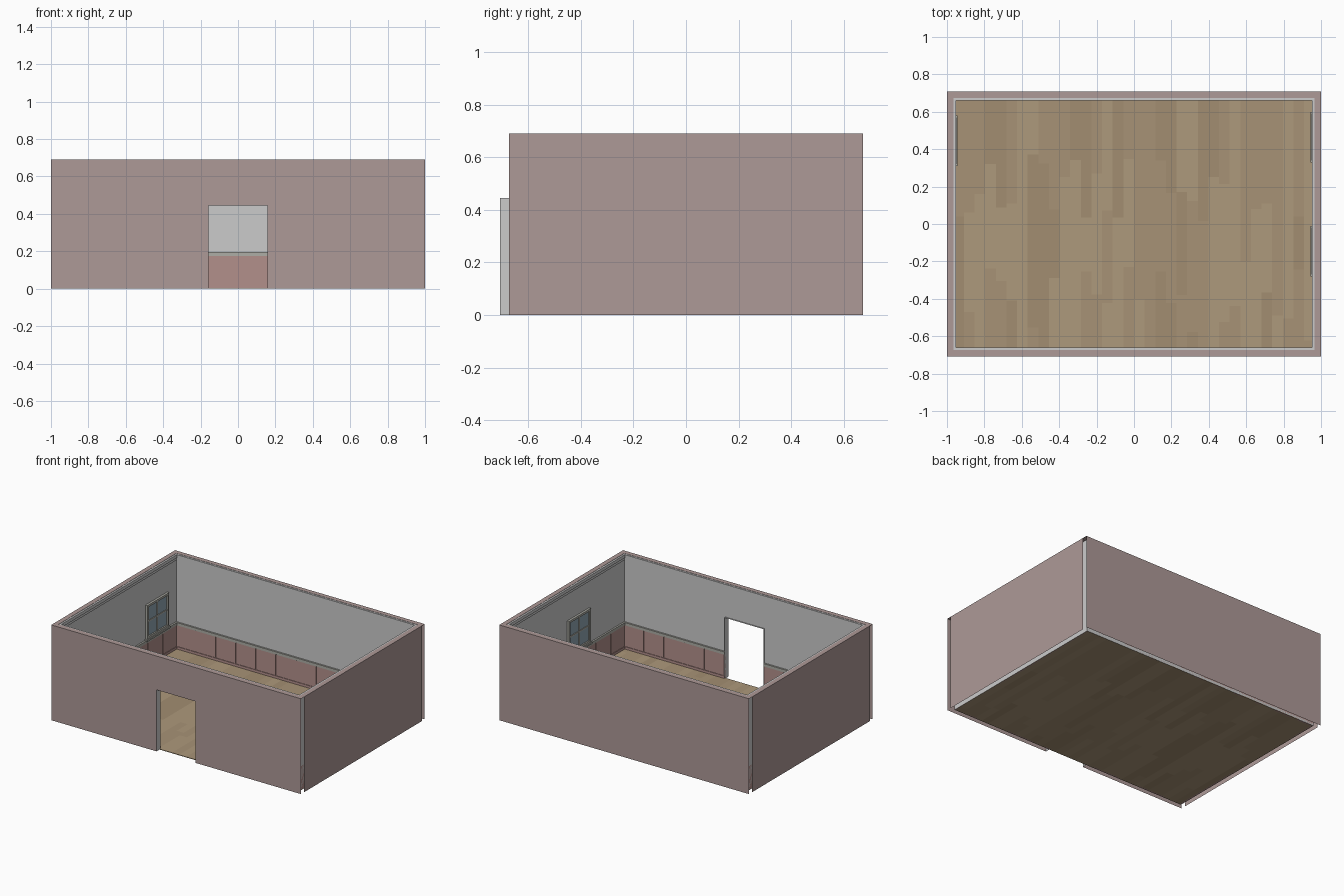
import bpy, random

if "Cube" in bpy.data.objects:
    bpy.data.objects.remove(bpy.data.objects["Cube"])

random.seed(4)
X, Y, H = 1.0, 0.708, 0.69          # outer half sizes, wall height
IX, IY = 0.966, 0.674               # inner half sizes
DW, DH = 0.157, 0.445               # door half width, height


def material(name, rgb):
    m = bpy.data.materials.new(name)
    m.diffuse_color = (*rgb, 1)
    m.use_nodes = True
    m.node_tree.nodes["Principled BSDF"].inputs["Base Color"].default_value = m.diffuse_color
    return m


PINK = material("outer_paint", (0.42, 0.32, 0.31))
ROSE = material("panel_paint", (0.45, 0.28, 0.26))
RAIL = material("rail_paint", (0.42, 0.42, 0.38))
GLASS = material("pane_blue", (0.28, 0.38, 0.45))
WOODS = [material(f"wood_{i}", c) for i, c in enumerate(
    [(0.39, 0.29, 0.18), (0.42, 0.32, 0.20), (0.36, 0.27, 0.165)])]


def build(name, boxes=(), quads=(), mats=(), pick=None):
    """One object from axis-aligned boxes (lo, hi) and loose quads."""
    v, f = [], []
    for lo, hi in boxes:
        n = len(v)
        v += [(x, y, z) for z in (lo[2], hi[2]) for y in (lo[1], hi[1]) for x in (lo[0], hi[0])]
        f += [[n + i for i in q] for q in ((0, 2, 3, 1), (4, 5, 7, 6), (0, 1, 5, 4),
                                           (1, 3, 7, 5), (3, 2, 6, 7), (2, 0, 4, 6))]
    for q in quads:
        n = len(v)
        v += q
        f.append([n, n + 1, n + 2, n + 3])
    me = bpy.data.meshes.new(name)
    me.from_pydata(v, [], f)
    for m in mats:
        me.materials.append(m)
    if pick:
        for p in me.polygons:
            p.material_index = pick(p.index // 6)
    ob = bpy.data.objects.new(name, me)
    bpy.context.collection.objects.link(ob)
    return ob


def wall(ax, ay, bx, by, z0=0.0, z1=H):
    """Upright quad from a to b, facing right of the travel direction."""
    return [(ax, ay, z0), (bx, by, z0), (bx, by, z1), (ax, ay, z1)]


def flat(x0, y0, x1, y1, z):
    return [(x0, y0, z), (x1, y0, z), (x1, y1, z), (x0, y1, z)]


def band(z0, z1, d, door=False):
    """Moulding of depth d running round the inside of the room."""
    out = [((-IX, IY - d, z0), (IX, IY, z1))]
    for s in (-1, 1):
        a, b = sorted((s * IX, s * (IX - d)))
        out.append(((a, -IY + d, z0), (b, IY - d, z1)))
    spans = [(-IX, -DW), (DW, IX)] if door else [(-IX, IX)]
    return out + [((a, -IY, z0), (b, -IY + d, z1)) for a, b in spans]


# Hollow wall shells: outer skin, open at the corners and underneath
build("outer_walls", quads=[
    wall(-X, -Y, -DW, -Y), wall(-DW, -Y, DW, -Y, DH), wall(DW, -Y, X, -Y),
    wall(X, -IY, X, IY), wall(X, Y, -X, Y), wall(-X, IY, -X, -IY),
    flat(-X, -Y, X, -IY, H), flat(-X, IY, X, Y, H),
    flat(-X, -IY, -IX, IY, H), flat(IX, -IY, X, IY, H)], mats=[PINK])

# Inner plaster skin
build("inner_walls", quads=[
    wall(-DW, -IY, -IX, -IY), wall(DW, -IY, -DW, -IY, DH), wall(IX, -IY, DW, -IY),
    wall(IX, IY, IX, -IY), wall(-IX, IY, IX, IY), wall(-IX, -IY, -IX, IY)])

# Door lining through the wall
JY = -0.662
build("door_lining", quads=[
    wall(-DW, JY, -DW, -Y, 0, DH)[::-1], wall(DW, JY, DW, -Y, 0, DH),
    flat(-DW, -Y, DW, JY, DH)[::-1]])

# Plank floor with staggered joints
planks, n = [], 34
w = 2 * IX / n
for i in range(n):
    x = -IX + i * w
    cuts = [-IY, random.uniform(-0.65, -0.2), random.uniform(0.0, 0.4), IY]
    planks += [((x, a, 0), (x + w, b, 0.004)) for a, b in zip(cuts, cuts[1:])]
tones = [random.randrange(3) for _ in planks]
build("plank_floor", planks, mats=WOODS, pick=lambda i: tones[i])

# Panelled lower wall: backing, boards with narrow gaps, skirting
build("panel_backing", band(0.0, 0.176, 0.004, True), mats=[ROSE])
boards = []


def row(a, b, place):
    k = max(1, round((b - a) / 0.165))
    s = (b - a) / k
    for i in range(k):
        boards.append(place(a + i * s + 0.003, a + (i + 1) * s - 0.003))


D = 0.008
row(-IX, IX, lambda a, b: ((a, IY - D, 0.02), (b, IY, 0.176)))
row(-IX, -DW, lambda a, b: ((a, -IY, 0.02), (b, -IY + D, 0.176)))
row(DW, IX, lambda a, b: ((a, -IY, 0.02), (b, -IY + D, 0.176)))
row(-IY, IY, lambda a, b: ((-IX, a, 0.02), (-IX + D, b, 0.176)))
row(-IY, IY, lambda a, b: ((IX - D, a, 0.02), (IX, b, 0.176)))
build("wall_boards", boards, mats=[ROSE])
build("skirting", band(0.0, 0.022, 0.012, True), mats=[ROSE])
build("chair_rail", band(0.176, 0.196, 0.012, True), mats=[RAIL])

# Stepped crown moulding
build("crown_moulding", band(0.645, 0.665, 0.007) + band(0.665, 0.688, 0.013))


# Windows on the inside of the side walls
def window(name, side, y0, y1):
    z0, z1, t, c = 0.205, 0.45, 0.016, (y0 + y1) / 2

    def bar(a, b, lo, hi, d):
        p, q = sorted((side * IX, side * (IX - d)))
        return ((p, a, lo), (q, b, hi))
    zc = (z0 + z1) / 2
    a, b = y0 + 0.01, y1 - 0.01
    build(name + "_frame", [
        bar(a, a + t, z0, z1, 0.016), bar(b - t, b, z0, z1, 0.016),
        bar(a + t, b - t, z1 - t, z1, 0.016), bar(a + t, b - t, z0, z0 + t, 0.016),
        bar(c - 0.005, c + 0.005, z0 + t, z1 - t, 0.011),
        bar(a + t, b - t, zc - 0.005, zc + 0.005, 0.011),
        bar(y0, y1, z0 - 0.012, z0, 0.022)], mats=[RAIL])
    build(name + "_pane", [bar(a + t, b - t, z0 + t, z1 - t, 0.006)], mats=[GLASS])


window("left_window", -1, 0.31, 0.58)
window("right_back_window", 1, 0.33, 0.60)
window("right_front_window", 1, -0.28, -0.01)
